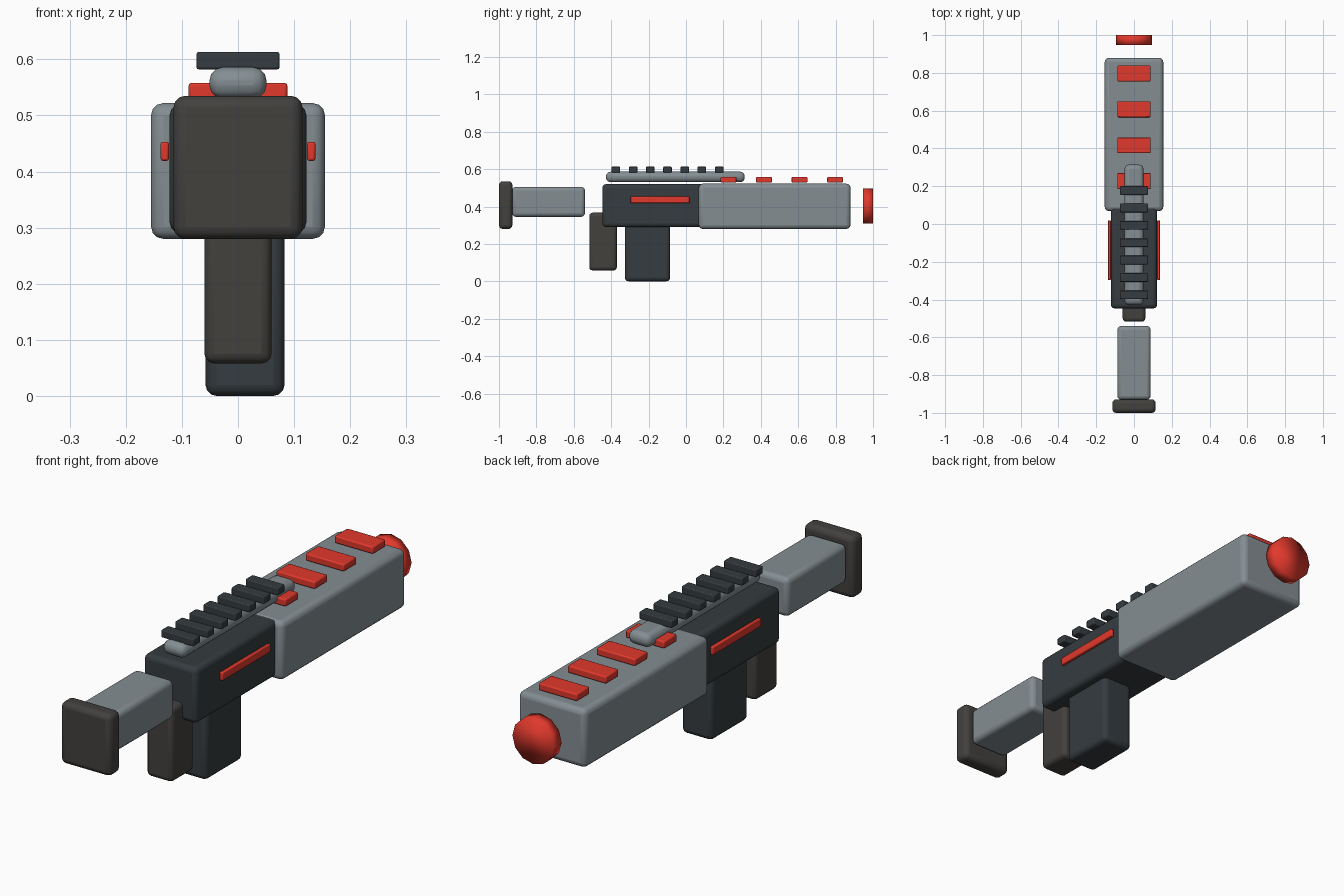
import bpy, math

if "Cube" in bpy.data.objects:
    bpy.data.objects.remove(bpy.data.objects["Cube"])


def material(name, rgb):
    m = bpy.data.materials.new(name)
    m.diffuse_color = (*rgb, 1)
    m.use_nodes = True
    m.node_tree.nodes["Principled BSDF"].inputs["Base Color"].default_value = m.diffuse_color
    return m


STEEL = material("steel", (0.23, 0.27, 0.29))
DARK = material("dark_metal", (0.035, 0.045, 0.05))
RUBBER = material("rubber", (0.055, 0.052, 0.048))
RED = material("red_glow", (0.75, 0.04, 0.025))


def block(name, x, y, z, mat, bevel, segments=2):
    """Bevelled box given as (min, max) on each axis."""
    bpy.ops.mesh.primitive_cube_add(size=1, location=[sum(r) / 2 for r in (x, y, z)])
    ob = bpy.context.object
    ob.name = name
    ob.scale = [r[1] - r[0] for r in (x, y, z)]
    bpy.ops.object.transform_apply(location=False, rotation=False, scale=True)
    mod = ob.modifiers.new("bevel", 'BEVEL')
    mod.width = bevel
    mod.segments = segments
    ob.data.materials.append(mat)
    bpy.ops.object.shade_smooth_by_angle(angle=math.radians(40))
    return ob


# Stock and butt plate
block("butt_plate", (-0.115, 0.115), (-1.0, -0.928), (0.28, 0.535), RUBBER, 0.021, 3)
block("stock", (-0.088, 0.088), (-0.93, -0.54), (0.345, 0.505), STEEL, 0.02, 3)

# Main body
block("receiver", (-0.122, 0.122), (-0.447, 0.1), (0.29, 0.52), DARK, 0.02, 3)
block("barrel_housing", (-0.155, 0.155), (0.068, 0.88), (0.28, 0.522), STEEL, 0.022, 3)

# Grip and slightly off-centre magazine
block("grip", (-0.06, 0.06), (-0.517, -0.37), (0.058, 0.367), RUBBER, 0.018, 3)
block("magazine", (-0.058, 0.083), (-0.327, -0.085), (0.0, 0.31), DARK, 0.02, 3)

# Top rail with teeth
block("rail", (-0.051, 0.051), (-0.428, 0.314), (0.53, 0.586), STEEL, 0.024, 3)
for i in range(7):
    c = -0.375 + 0.092 * i
    block(f"rail_tooth_{i + 1}", (-0.074, 0.074), (c - 0.023, c + 0.023),
          (0.582, 0.613), DARK, 0.004)

# Red vents along the top of the barrel housing
for i in range(4):
    c = 0.227 + 0.19 * i
    block(f"vent_{i + 1}", (-0.088, 0.088), (c - 0.042, c + 0.042),
          (0.528, 0.558), RED, 0.005)

# Red light strips on both sides
for side, s in (("right", 1), ("left", -1)):
    block(f"light_strip_{side}", sorted((s * 0.123, s * 0.138)), (-0.297, 0.019),
          (0.419, 0.453), RED, 0.004)

# Muzzle lens: short smooth-shaded disc
bpy.ops.mesh.primitive_cylinder_add(vertices=12, radius=0.094, depth=0.053,
                                    location=(0, 0.9735, 0.402),
                                    rotation=(math.pi / 2, 0, 0))
lens = bpy.context.object
lens.name = "muzzle_lens"
lens.data.materials.append(RED)
bpy.ops.object.shade_smooth()
